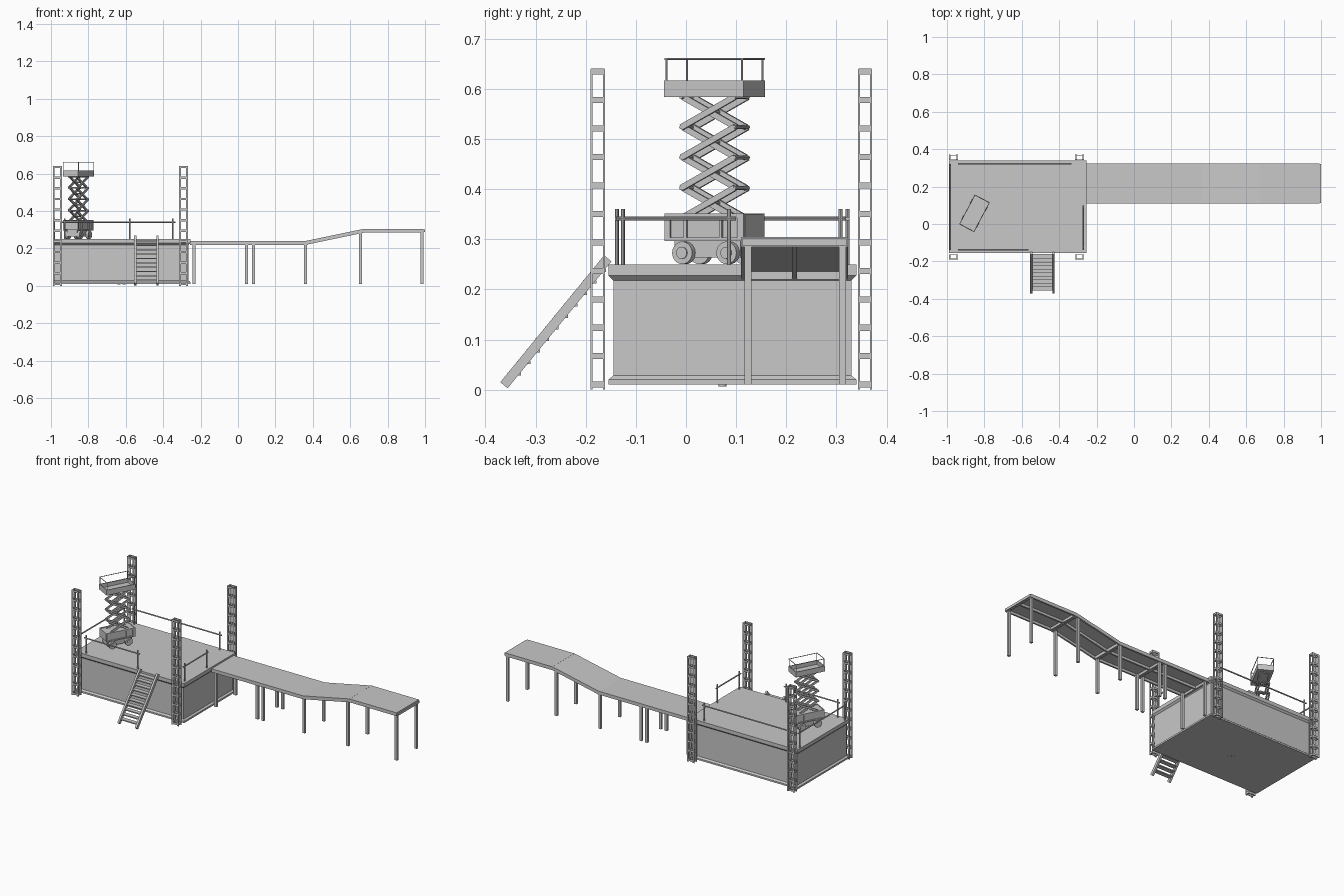
import bpy, bmesh, math
from mathutils import Vector, Matrix

cube = bpy.data.objects.get("Cube")
if cube:
    bpy.data.objects.remove(cube)

grey = bpy.data.materials.new("light grey")
grey.use_nodes = True
COLOR = (0.58, 0.58, 0.58, 1)
grey.diffuse_color = COLOR
grey.node_tree.nodes["Principled BSDF"].inputs["Base Color"].default_value = COLOR


class Part:
    """Collects primitives into one named mesh object."""

    def __init__(self, name, place=None):
        self.name, self.bm = name, bmesh.new()
        self.place = place or Matrix()

    def box(self, x0, x1, y0, y1, z0, z1):
        m = Matrix.Translation(((x0 + x1) / 2, (y0 + y1) / 2, (z0 + z1) / 2))
        m = m @ Matrix.Diagonal((x1 - x0, y1 - y0, z1 - z0, 1))
        bmesh.ops.create_cube(self.bm, size=1, matrix=m)

    def beam(self, a, b, wide, high):
        # box running from a to b; 'wide' lies level
        a, b = Vector(a), Vector(b)
        d = (b - a).normalized()
        side = Vector((0, 0, 1)).cross(d)
        side = side.normalized() if side.length > 0.001 else Vector((1, 0, 0))
        up = d.cross(side)
        m = Matrix((side, d, up)).transposed().to_4x4()
        m = Matrix.Translation((a + b) / 2) @ m
        m = m @ Matrix.Diagonal((wide, (b - a).length, high, 1))
        bmesh.ops.create_cube(self.bm, size=1, matrix=m)

    def rod(self, a, b, r, sides=8):
        a, b = Vector(a), Vector(b)
        m = Matrix.Translation((a + b) / 2) @ (b - a).to_track_quat('Z', 'Y').to_matrix().to_4x4()
        bmesh.ops.create_cone(self.bm, cap_ends=True, segments=sides, radius1=r,
                              radius2=r, depth=(b - a).length, matrix=m)

    def done(self, smooth=False):
        bmesh.ops.recalc_face_normals(self.bm, faces=self.bm.faces)
        mesh = bpy.data.meshes.new(self.name)
        self.bm.to_mesh(mesh)
        self.bm.free()
        mesh.materials.append(grey)
        ob = bpy.data.objects.new(self.name, mesh)
        ob.matrix_world = self.place
        bpy.context.collection.objects.link(ob)
        if smooth:
            bpy.ops.object.select_all(action='DESELECT')
            ob.select_set(True)
            bpy.context.view_layer.objects.active = ob
            bpy.ops.object.shade_smooth_by_angle(angle=math.radians(40))
        return ob


# Barge hull: stacked rectangles with flared rims
X0, X1, Y0, Y1, DECK = -0.99, -0.255, -0.155, 0.34, 0.25
hull = Part("barge_hull")
rings = []
for inset, z in ((0, .01), (0, .02), (.01, .028), (.01, .218), (0, .228), (0, DECK)):
    corners = ((X0 + inset, Y0 + inset), (X1 - inset, Y0 + inset),
               (X1 - inset, Y1 - inset), (X0 + inset, Y1 - inset))
    rings.append([hull.bm.verts.new((x, y, z)) for x, y in corners])
for low, top in zip(rings, rings[1:]):
    for i in range(4):
        j = (i + 1) % 4
        hull.bm.faces.new((low[i], low[j], top[j], top[i]))
hull.bm.faces.new(rings[0][::-1])
hull.bm.faces.new(rings[-1])
hull.done()

drains = Part("bottom_drains")
for x in (-0.635, -0.61):
    drains.rod((x, 0.073, 0.006), (x, 0.073, 0.012), 0.008, 12)
drains.done()

# Lattice towers at the four corners
for side, x in (("right", -0.99), ("left", -0.315)):
    for end, y in (("front", -0.19), ("back", 0.343)):
        t = Part(f"{end}_{side}_tower")
        w, d = 0.048, 0.028
        for px in (x, x + w - 0.01):
            for py in (y, y + d - 0.004):
                t.box(px, px + 0.01, py, py + 0.004, 0, 0.64)
        for i in range(12):
            z = 0.004 + i * 0.0568
            for py in (y + 0.001, y + d - 0.005):
                t.box(x + 0.002, x + w - 0.002, py, py + 0.004, z, z + 0.012)
            for px in (x + 0.002, x + w - 0.008):
                t.box(px, px + 0.006, y + 0.002, y + d - 0.002, z, z + 0.012)
        t.done()

# Deck guardrails: one top tube on two posts
for name, a, b in (("front", (-0.94, -0.138), (-0.565, -0.138)),
                   ("back", (-0.94, 0.322), (-0.335, 0.322)),
                   ("right", (-0.982, -0.14), (-0.982, 0.322)),
                   ("left", (-0.272, -0.14), (-0.272, 0.1))):
    rail = Part(name + "_guardrail")
    a, b = Vector((*a, 0.341)), Vector((*b, 0.341))
    step = (b - a).normalized() * 0.014
    rail.rod(a, b, 0.004)
    for p in (a + step, b - step):
        rail.rod((p.x, p.y, DECK - 0.005), (p.x, p.y, 0.36), 0.004)
    rail.done(True)

# Boarding stairs
stairs = Part("boarding_stairs")
foot, head = Vector((0, -0.363, 0.009)), Vector((0, -0.156, 0.262))
for x in (-0.549, -0.431):
    off = Vector((x, 0, 0))
    stairs.beam(foot + off, head + off, 0.012, 0.019)
for i in range(1, 11):
    p = foot.lerp(head, i / 11)
    stairs.box(-0.545, -0.435, p.y - 0.012, p.y + 0.015, p.z - 0.004, p.z + 0.002)
stairs.done()

# Walkway: deck plates on side, centre and cross beams
WY0, WY1 = 0.11, 0.323
stops = ((-0.257, 0.24), (0.065, 0.24), (0.363, 0.24), (0.675, 0.305), (0.993, 0.305))
MID = (WY0 + WY1) / 2
for n, ((xa, za), (xb, zb)) in enumerate(zip(stops, stops[1:]), 1):
    s = Part(f"walkway_section_{n}")
    s.beam((xa, MID, za - .003), (xb, MID, zb - .003), WY1 - WY0, 0.006)
    for y in (WY0 + 0.005, MID, WY1 - 0.005):
        s.beam((xa, y, za - 0.012), (xb, y, zb - 0.012), 0.01, 0.017)
    for x, z in ((xa + 0.006, za), (xb - 0.006, zb)):
        s.beam((x, WY0, z - 0.012), (x, WY1, z - 0.012), 0.01, 0.017)
    s.done()
lip = Part("walkway_end_lip")
lip.box(0.99, 1.0, WY0 + 0.003, WY1 - 0.003, 0.287, 0.302)
lip.done()
legs = Part("walkway_legs")
for x, z in ((-0.235, .23), (0.045, .23), (0.083, .23), (0.36, .23), (0.655, .288), (0.983, .295)):
    for y in (0.124, 0.312):
        legs.box(x - 0.008, x + 0.008, y - 0.007, y + 0.007, 0.01, z)
legs.done()

# Scissor lift, turned on the deck; local y is its long axis
LIFT = Matrix.Translation((-0.853, 0.057, 0)) @ Matrix.Rotation(math.radians(-28), 4, 'Z')

chassis = Part("lift_chassis", LIFT)
chassis.box(-0.03, 0.03, -0.075, 0.075, 0.264, 0.305)
chassis.box(-0.04, 0.04, -0.086, 0.086, 0.3, 0.348)
for s in (-1, 1):
    x = s * 0.041
    for y0, y1 in ((-0.089, -0.077), (-0.046, -0.04), (0.034, 0.04), (0.074, 0.089)):
        chassis.box(x - 0.004, x + 0.004, y0, y1, 0.3, 0.348)
    chassis.box(x - 0.004, x + 0.004, -0.089, 0.089, 0.342, 0.351)
    chassis.box(x - 0.004, x + 0.004, -0.089, 0.089, 0.297, 0.304)
    chassis.box(-0.04, 0.04, s * 0.087 - 0.003, s * 0.087 + 0.003, 0.302, 0.35)
chassis.done()

wheels = Part("lift_wheels", LIFT)
for s in (-1, 1):
    for y in (-0.05, 0.05):
        wheels.rod((s * 0.028, y, 0.273), (s * 0.044, y, 0.273), 0.0225, 24)
        wheels.rod((s * 0.044, y, 0.273), (s * 0.047, y, 0.273), 0.012, 16)
wheels.done(True)

arms = Part("lift_scissor_arms", LIFT)
STAGE, REACH = 0.0605, 0.06
for i in range(4):
    z0 = 0.342 + i * STAGE
    z1 = z0 + STAGE
    for s in (-1, 1):
        for x, d in ((0.027, 1), (0.02, -1)):
            arms.beam((s * x, -d * REACH, z0), (s * x, d * REACH, z1), 0.007, 0.012)
    arms.rod((-0.03, 0, (z0 + z1) / 2), (0.03, 0, (z0 + z1) / 2), 0.004)
    for y in (-REACH, REACH):
        arms.rod((-0.03, y, z1), (0.03, y, z1), 0.004)
arms.done()

# Work platform: tray with low walls and a rail
W, L = 0.0455, 0.0895
tray = Part("lift_platform", LIFT)
tray.box(-W, W, -L, L, 0.584, 0.592)
rail = Part("lift_platform_rail", LIFT)
for s in (-1, 1):
    tray.box(s * W - s * 0.004, s * W, -L, L, 0.584, 0.617)
    tray.box(-W, W, s * L - s * 0.004, s * L, 0.584, 0.617)
    rx, ry = W - 0.002, L - 0.002
    rail.rod((s * rx, -L, 0.66), (s * rx, L, 0.66), 0.002)
    rail.rod((-W, s * ry, 0.66), (W, s * ry, 0.66), 0.002)
    for e in (-1, 1):
        rail.rod((s * rx, e * (ry - 0.002), 0.6), (s * rx, e * (ry - 0.002), 0.66), 0.002)
tray.done()
rail.done(True)
